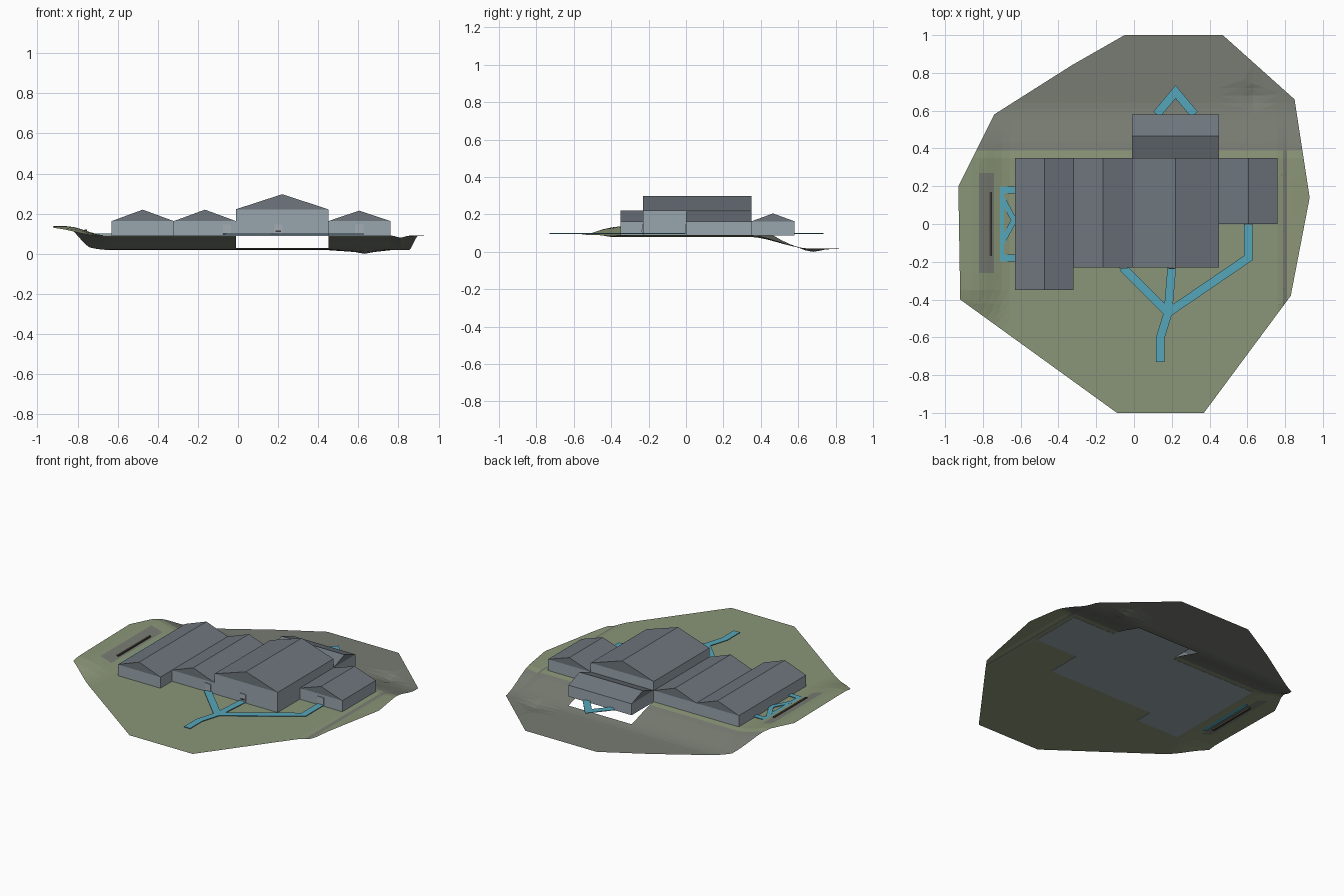
import bpy, bmesh, math
from mathutils import Vector

if "Cube" in bpy.data.objects:
    bpy.data.objects.remove(bpy.data.objects["Cube"])


def mat(name, rgb):
    m = bpy.data.materials.new(name)
    lin = [((c / 255 + 0.055) / 1.055) ** 2.4 for c in rgb]
    m.diffuse_color = (*lin, 1)
    m.use_nodes = True
    m.node_tree.nodes["Principled BSDF"].inputs["Base Color"].default_value = m.diffuse_color
    return m


GRASS = mat("grass", (138, 149, 119))
SLOPE = mat("grey_slope", (120, 124, 114))
WALL = mat("wall_grey", (152, 165, 174))
ROOF = mat("roof_slate", (110, 118, 125))
PATH = mat("path_blue", (86, 166, 186))
DOOR = mat("door_grey", (165, 174, 180))
DARK = mat("dark_brown", (66, 60, 54))


def finish(name, bm, mats):
    me = bpy.data.meshes.new(name)
    bm.to_mesh(me)
    bm.free()
    for m in mats:
        me.materials.append(m)
    ob = bpy.data.objects.new(name, me)
    bpy.context.collection.objects.link(ob)
    return ob


def box(name, x0, x1, y0, y1, z0, z1, m):
    bm = bmesh.new()
    bmesh.ops.create_cube(bm, size=1)
    for v in bm.verts:
        v.co = ((x0 + x1) / 2 + v.co.x * (x1 - x0),
                (y0 + y1) / 2 + v.co.y * (y1 - y0),
                (z0 + z1) / 2 + v.co.z * (z1 - z0))
    return finish(name, bm, [m])


def smooth(t):
    t = max(0.0, min(1.0, t))
    return t * t * (3 - 2 * t)


# Hall with a closed gable roof; the ridge runs along x or y
def hall(name, x0, x1, y0, y1, eave, ridge, along_x=False):
    box(name + "_walls", x0, x1, y0, y1, 0.088, eave, WALL)
    bm = bmesh.new()
    if along_x:
        ym = (y0 + y1) / 2
        prof = [(x0, y0, eave), (x0, ym, ridge), (x0, y1, eave)]
        push = Vector((x1 - x0, 0, 0))
    else:
        xm = (x0 + x1) / 2
        prof = [(x0, y0, eave), (x1, y0, eave), (xm, y0, ridge)]
        push = Vector((0, y1 - y0, 0))
    f = bm.faces.new([bm.verts.new(p) for p in prof])
    ext = bmesh.ops.extrude_face_region(bm, geom=[f], use_keep_orig=True)
    for v in ext["geom"]:
        if isinstance(v, bmesh.types.BMVert):
            v.co += push
    bmesh.ops.recalc_face_normals(bm, faces=bm.faces)
    finish(name + "_roof", bm, [ROOF])


HALLS = {
    "west_hall": (-0.63, -0.32, -0.35, 0.35, 0.163, 0.22),
    "middle_hall": (-0.32, -0.01, -0.23, 0.35, 0.163, 0.22),
    "main_hall": (-0.01, 0.45, -0.23, 0.35, 0.222, 0.297),
    "east_hall": (0.45, 0.76, 0.0, 0.35, 0.163, 0.215),
    "rear_hall": (-0.01, 0.45, 0.35, 0.58, 0.163, 0.205),
}
for n, d in HALLS.items():
    hall(n, *d, along_x=(n == "rear_hall"))


# Terrain height: flat plateau, west bank, rear slope, hollow and east channel
def height(x, y):
    s = smooth((y - 0.33) / 0.33)
    z = 0.09 + 0.048 * smooth((-x - 0.65) / 0.21) * smooth((y + 0.62) / 0.3) * (1 - s)
    z -= 0.072 * s
    z -= 0.018 * (1 - smooth(math.hypot(x - 0.63, y - 0.68) / 0.1))
    z -= 0.01 * (1 - smooth(abs(x - 0.81) / 0.04)) * (1 - s)
    return z


OUTLINE = [(-0.05, 1), (-0.33, 0.84), (-0.74, 0.58), (-0.93, 0.2), (-0.92, -0.4),
           (-0.15, -0.59), (-0.09, -1), (0.37, -1), (0.43, -0.59), (0.83, -0.38),
           (0.93, 0.14), (0.85, 0.66), (0.47, 1)]
bm = bmesh.new()
bm.faces.new([bm.verts.new((x, y, 0)) for x, y in OUTLINE])
bmesh.ops.triangulate(bm, faces=bm.faces[:])
xs = {-0.63, -0.32, -0.01, 0.45, 0.76, 0.79, 0.81, 0.83, 0.63, 0.58, 0.68,
      -0.9, -0.86, -0.82, -0.78, -0.74, -0.7, -0.66}
ys = {-0.35, -0.23, 0.0, 0.35, 0.58, 0.68, 0.64, 0.72, 0.39, 0.43, 0.47,
      0.51, 0.55, 0.61, -0.5, -0.42, -0.26, 0.27}
for axis, cuts in ((Vector((1, 0, 0)), xs), (Vector((0, 1, 0)), ys)):
    for c in sorted(cuts):
        bmesh.ops.bisect_plane(bm, geom=bm.verts[:] + bm.edges[:] + bm.faces[:],
                               plane_co=axis * c, plane_no=axis, dist=1e-5)
inside = []
for f in bm.faces:
    c = f.calc_center_median()
    if any(h[0] < c.x < h[1] and h[2] < c.y < h[3] for h in HALLS.values()):
        inside.append(f)
    bank = -0.82 < c.x < -0.74 and -0.26 < c.y < 0.27
    f.material_index = int(c.y > 0.39 or bank or (0.79 < c.x < 0.81))
bmesh.ops.delete(bm, geom=inside, context='FACES')
for v in bm.verts:
    v.co.z = height(v.co.x, v.co.y)
bmesh.ops.triangulate(bm, faces=bm.faces[:])
for f in bm.faces:
    f.normal_update()
    if f.normal.z < 0:
        f.normal_flip()
ground = finish("ground", bm, [GRASS, SLOPE])


# Flat walkways: mitred ribbons along a centre line
def walkway(name, pts, w=0.045, z=0.1):
    P = [Vector(p) for p in pts]
    left, right = [], []
    bm = bmesh.new()
    for i, p in enumerate(P):
        a = (p - P[i - 1]).normalized() if i else (P[1] - p).normalized()
        b = (P[i + 1] - p).normalized() if i < len(P) - 1 else a
        t = (a + b).normalized()
        n = Vector((-t.y, t.x)) * (w / 2 / max(0.4, t.dot(a)))
        left.append(bm.verts.new((*(p + n), z)))
        right.append(bm.verts.new((*(p - n), z)))
    for i in range(len(P) - 1):
        bm.faces.new((right[i], right[i + 1], left[i + 1], left[i]))
    ext = bmesh.ops.extrude_face_region(bm, geom=bm.faces[:], use_keep_orig=True)
    for v in ext["geom"]:
        if isinstance(v, bmesh.types.BMVert):
            v.co.z -= 0.004
    bmesh.ops.recalc_face_normals(bm, faces=bm.faces)
    finish(name, bm, [PATH])


walkway("entry_walk", [(0.14, -0.73), (0.14, -0.6), (0.18, -0.47), (0.2, -0.23)])
walkway("middle_walk", [(0.18, -0.47), (-0.06, -0.23)])
walkway("east_walk", [(0.18, -0.47), (0.605, -0.18), (0.605, 0.0)])
walkway("rear_walk", [(0.12, 0.58), (0.22, 0.7), (0.32, 0.58)])
walkway("terrace_rim", [(-0.63, 0.18), (-0.705, 0.18), (-0.705, -0.18), (-0.63, -0.18)], 0.035)
walkway("terrace_cross", [(-0.7, 0.14), (-0.635, 0.02), (-0.7, -0.1)], 0.03, 0.1005)

# Bench wall at the foot of the west bank
box("bench_wall", -0.765, -0.752, -0.17, 0.17, 0.1, 0.122, DARK)

# Entrance doors
for n, x, y in (("middle", -0.055, -0.23), ("main", 0.2, -0.23), ("east", 0.605, 0.0)):
    box(n + "_door", x - 0.021, x + 0.021, y - 0.006, y, 0.1, 0.147, DOOR)
box("main_door_sign", 0.186, 0.214, -0.239, -0.235, 0.108, 0.116, DARK)
